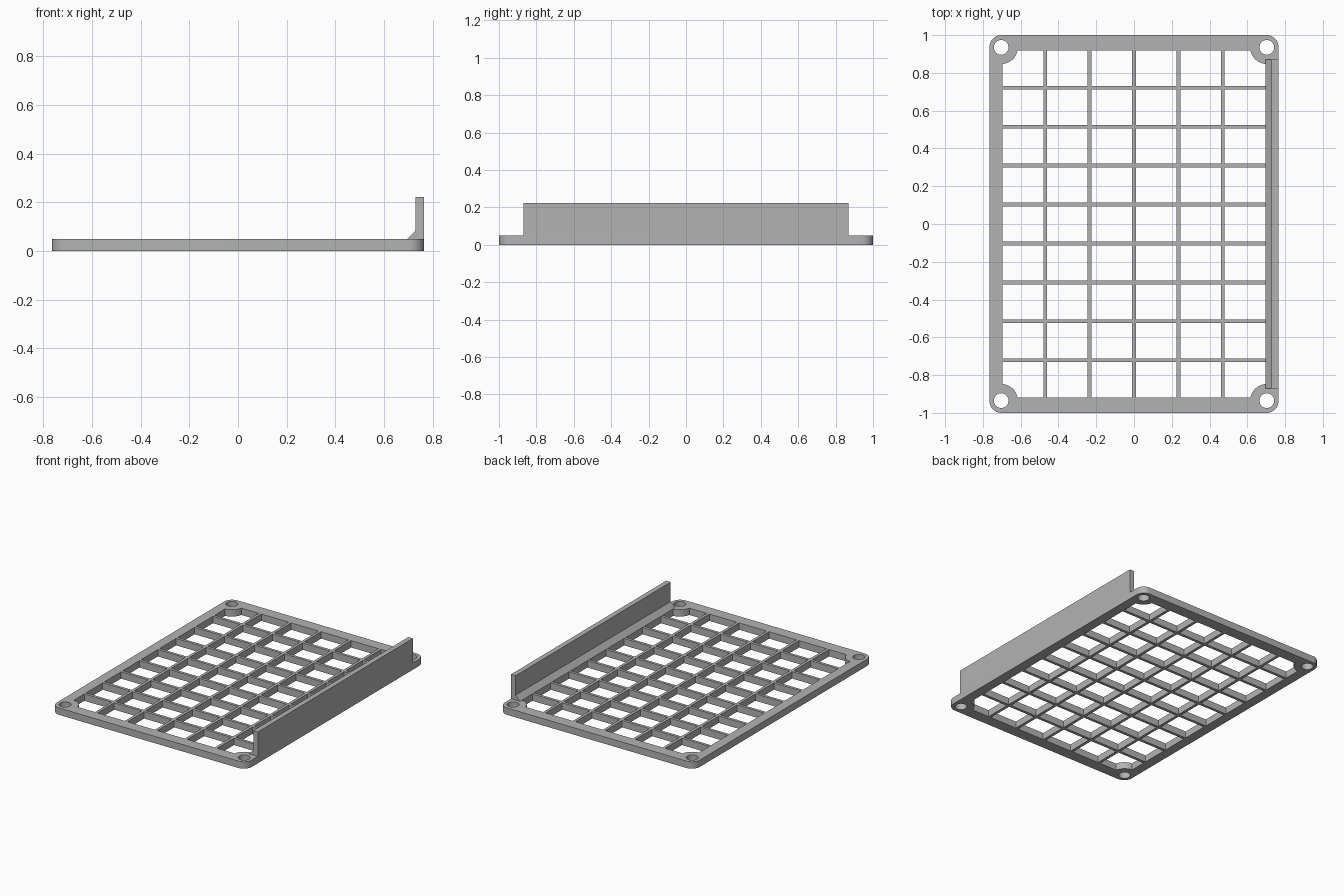
import bpy, bmesh
from math import sin, cos, pi, asin

cube = bpy.data.objects.get("Cube")
if cube:
    bpy.data.objects.remove(cube)

HX, HY, T = 0.765, 1.0, 0.049       # outer half sizes and plate thickness
IX, IY = 0.695, 0.918               # inner opening half sizes
CX, CY = 0.703, 0.935               # screw hole centres
CORNER_R, HOLE_R, BOSS_R = 0.062, 0.039, 0.088
BAR = 0.02
QUADRANTS = [(1, 1), (-1, 1), (-1, -1), (1, -1)]

grey = bpy.data.materials.new("plain grey")
grey.use_nodes = True
colour = (0.45, 0.45, 0.45, 1)
grey.diffuse_color = colour
grey.node_tree.nodes["Principled BSDF"].inputs["Base Color"].default_value = colour


def arc(cx, cy, r, a0, a1, n):
    return [(cx + r * cos(a0 + (a1 - a0) * i / n), cy + r * sin(a0 + (a1 - a0) * i / n))
            for i in range(n + 1)]


def four_corners(points):
    """Mirror one corner's points into a closed counter-clockwise outline."""
    outline = []
    for sx, sy in QUADRANTS:
        corner = [(sx * x, sy * y) for x, y in points]
        outline += corner if sx * sy > 0 else corner[::-1]
    return outline


def add_mesh(name, bm):
    bmesh.ops.recalc_face_normals(bm, faces=bm.faces)
    mesh = bpy.data.meshes.new(name)
    bm.to_mesh(mesh)
    bm.free()
    obj = bpy.data.objects.new(name, mesh)
    bpy.context.collection.objects.link(obj)
    mesh.materials.append(grey)
    return obj


def add_box(bm, x0, x1, y0, y1, z0, z1):
    made = bmesh.ops.create_cube(bm, size=1)["verts"]
    for v in made:
        v.co = (x1 if v.co.x > 0 else x0, y1 if v.co.y > 0 else y0, z1 if v.co.z > 0 else z0)


# Frame: rounded outline, opening with corner bosses, and four screw holes
outer = four_corners(arc(HX - CORNER_R, HY - CORNER_R, CORNER_R, 0, pi / 2, 10))
start = 1.5 * pi - asin((CX - IX) / BOSS_R)
end = pi + asin((CY - IY) / BOSS_R)
opening = four_corners(arc(CX, CY, BOSS_R, start, end, 12))
holes = [arc(sx * CX, sy * CY, HOLE_R, 0, 2 * pi, 32)[:-1] for sx, sy in QUADRANTS]

curve = bpy.data.curves.new("frame", "CURVE")
curve.dimensions = "2D"
curve.fill_mode = "BOTH"
curve.extrude = T / 2
for loop in [outer, opening] + holes:
    spline = curve.splines.new("POLY")
    spline.points.add(len(loop) - 1)
    for p, (x, y) in zip(spline.points, loop):
        p.co = (x, y, 0, 1)
    spline.use_cyclic_u = True
curve.materials.append(grey)
frame = bpy.data.objects.new("frame", curve)
frame.location.z = T / 2
bpy.context.collection.objects.link(frame)
bpy.context.view_layer.update()
bpy.ops.object.select_all(action="DESELECT")
bpy.context.view_layer.objects.active = frame
frame.select_set(True)
bpy.ops.object.convert(target="MESH")
bm = bmesh.new()
bm.from_mesh(frame.data)
bmesh.ops.remove_doubles(bm, verts=bm.verts, dist=0.0001)
bmesh.ops.recalc_face_normals(bm, faces=bm.faces)
bm.to_mesh(frame.data)
bm.free()
bpy.ops.object.shade_smooth_by_angle()

# Grid: five long bars, with cross bars fitted between them
long_x = [0.235 * i for i in range(-2, 3)]
bm = bmesh.new()
for x in long_x:
    add_box(bm, x - BAR / 2, x + BAR / 2, -IY, IY, 0, T)
add_mesh("long_grid_bars", bm)

bm = bmesh.new()
starts = [-IX] + [x + BAR / 2 for x in long_x]
ends = [x - BAR / 2 for x in long_x] + [IX]
for j in range(8):
    y = 0.206 * (j - 3.5)
    for x0, x1 in zip(starts, ends):
        add_box(bm, x0, x1, y - BAR / 2, y + BAR / 2, 0, T)
add_mesh("cross_grid_bars", bm)

# Side wall with a sloped foot, extruded along the left edge
profile = [(HX, T), (HX, 0.222), (0.729, 0.222), (0.729, 0.084), (IX, T)]
bm = bmesh.new()
face = bm.faces.new([bm.verts.new((x, -0.87, z)) for x, z in profile])
side = bmesh.ops.extrude_face_region(bm, geom=[face])["geom"]
bmesh.ops.translate(bm, vec=(0, 1.74, 0),
                    verts=[g for g in side if isinstance(g, bmesh.types.BMVert)])
add_mesh("side_wall", bm)
